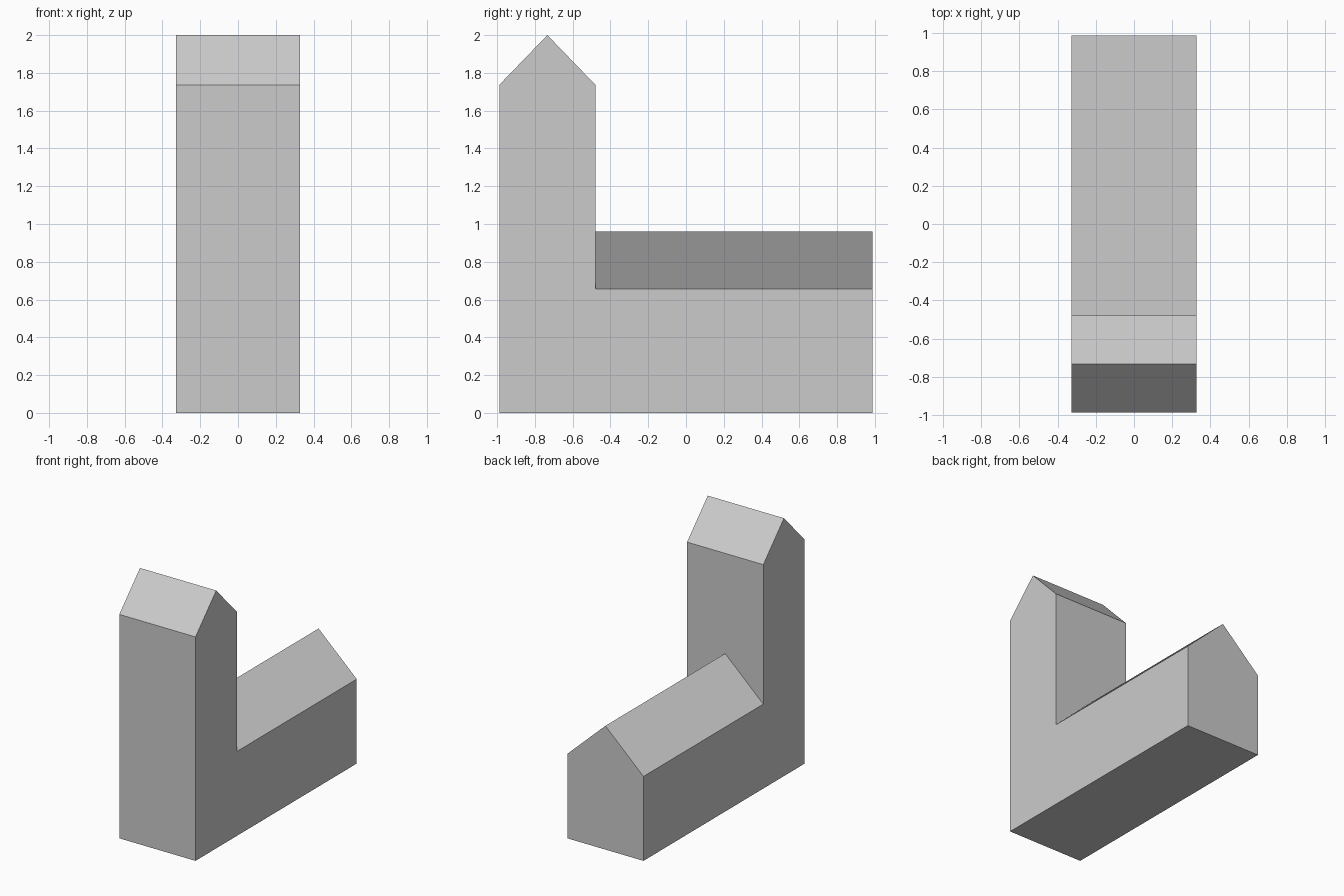
import bpy, bmesh
from mathutils import Vector

if "Cube" in bpy.data.objects:
    bpy.data.objects.remove(bpy.data.objects["Cube"])

HALF_W = 0.327
EAVES, RIDGE = 0.655, 0.96

# Side silhouette (y, z): long low hall with a gabled tower at the front
profile = [(-0.988, 0), (0.988, 0), (0.988, EAVES), (-0.48, EAVES),
           (-0.48, 1.737), (-0.734, 2.0), (-0.988, 1.737)]

bm = bmesh.new()
side = bm.faces.new([bm.verts.new((-HALF_W, y, z)) for y, z in profile])
ext = bmesh.ops.extrude_face_region(bm, geom=[side])
moved = [g for g in ext["geom"] if isinstance(g, bmesh.types.BMVert)]
bmesh.ops.translate(bm, verts=moved, vec=(2 * HALF_W, 0, 0))

# Hall roof: split down the middle and lift the centre line into a ridge
bmesh.ops.bisect_plane(bm, geom=bm.verts[:] + bm.edges[:] + bm.faces[:],
                       plane_co=Vector((0, 0, 0)), plane_no=Vector((1, 0, 0)))
for v in bm.verts:
    if abs(v.co.x) < 1e-4 and abs(v.co.z - EAVES) < 1e-4:
        v.co.z = RIDGE

# Merge the flat halves back together
bmesh.ops.dissolve_limit(bm, angle_limit=0.01, verts=bm.verts[:], edges=bm.edges[:])
bmesh.ops.recalc_face_normals(bm, faces=bm.faces[:])

mesh = bpy.data.meshes.new("tower_and_hall")
bm.to_mesh(mesh)
bm.free()
bpy.context.collection.objects.link(bpy.data.objects.new("tower_and_hall", mesh))
